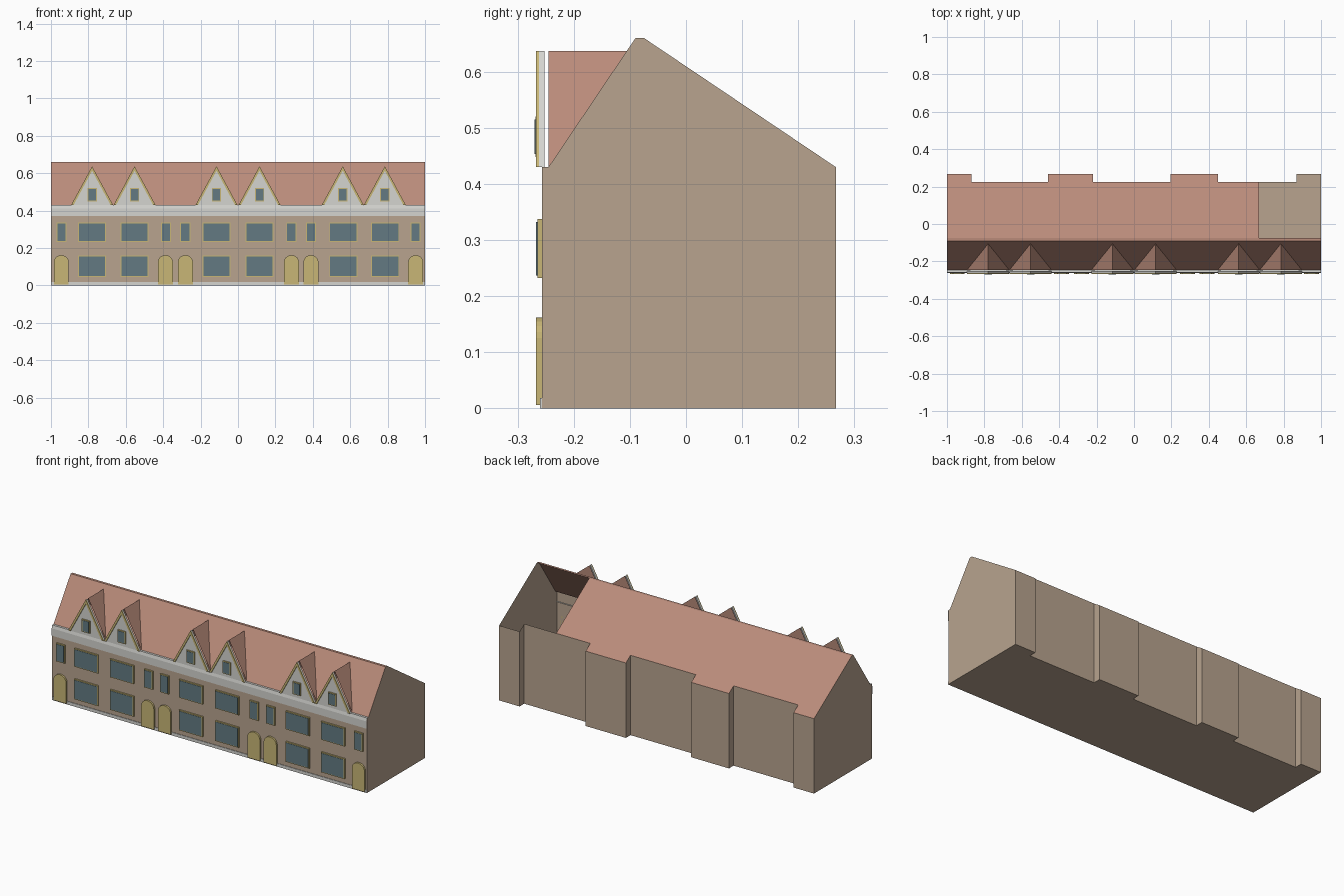
import bpy, bmesh, math

cube = bpy.data.objects.get("Cube")
if cube:
    bpy.data.objects.remove(cube, do_unlink=True)


def material(name, r, g, b):
    m = bpy.data.materials.new(name)
    m.use_nodes = True
    m.diffuse_color = (r, g, b, 1)
    m.node_tree.nodes["Principled BSDF"].inputs["Base Color"].default_value = (r, g, b, 1)
    return m


TAN = material("tan wall", 0.48, 0.37, 0.275)
ROOF = material("terracotta roof", 0.49, 0.26, 0.195)
WHITE = material("off white trim", 0.66, 0.66, 0.63)
GLASS = material("blue grey glass", 0.127, 0.195, 0.225)
YELLOW = material("yellow wood", 0.58, 0.47, 0.18)

# Main dimensions
FRONT, EAVE_Y, RIDGE_F, RIDGE_B = -0.257, -0.245, -0.09, -0.075
BACK, RECESS = 0.267, 0.225
EAVE, RIDGE = 0.43, 0.66
OPEN_X = 0.667


def finish(name, bm, mat):
    mesh = bpy.data.meshes.new(name)
    bm.to_mesh(mesh)
    bm.free()
    mesh.materials.append(mat)
    ob = bpy.data.objects.new(name, mesh)
    bpy.context.collection.objects.link(ob)
    return ob


def sheet(name, faces, mat):
    """Open surface from a list of faces given as corner points."""
    bm = bmesh.new()
    for f in faces:
        bm.faces.new([bm.verts.new(p) for p in f])
    bmesh.ops.remove_doubles(bm, verts=bm.verts, dist=1e-5)
    return finish(name, bm, mat)


def prism(name, outline, y0, y1, mat):
    """Extrude an x-z outline from y0 to y1."""
    bm = bmesh.new()
    face = bm.faces.new([bm.verts.new((x, y0, z)) for x, z in outline])
    ext = bmesh.ops.extrude_face_region(bm, geom=[face])
    for v in ext["geom"]:
        if isinstance(v, bmesh.types.BMVert):
            v.co.y = y1
    bmesh.ops.recalc_face_normals(bm, faces=bm.faces)
    return finish(name, bm, mat)


def rect(x0, x1, z0, z1):
    return [(x0, z0), (x1, z0), (x1, z1), (x0, z1)]


def roof_z(y):
    if y <= RIDGE_F:
        return EAVE + (RIDGE - EAVE) * max(0, y - EAVE_Y) / (RIDGE_F - EAVE_Y)
    return RIDGE - (RIDGE - EAVE) * max(0, y - RIDGE_B) / (BACK - RIDGE_B)


# Rear steps: start x, end x, depth
STEPS = [(-1, -0.87, BACK), (-0.87, -0.46, RECESS), (-0.46, -0.22, BACK),
         (-0.22, 0.195, RECESS), (0.195, 0.45, BACK), (0.45, 0.87, RECESS),
         (0.87, 1, BACK)]

# Walls and floor, hollow inside
side = [FRONT, EAVE_Y, RIDGE_F, RIDGE_B]
plan = [(1, y) for y in side]
for x0, x1, y in reversed(STEPS):
    plan += [(x1, y), (x0, y)]
plan += [(-1, y) for y in reversed(side)]
walls = [[(*a, 0), (*b, 0), (*b, roof_z(b[1])), (*a, roof_z(a[1]))]
         for a, b in zip(plan, plan[1:] + plan[:1])]
sheet("house_walls", walls, TAN)
sheet("house_floor", [[(x, y, 0) for x, y in reversed(plan)]], TAN)

# Roof slopes; the rear slope stops short of the last bay
slopes = []
for y0, y1 in ((EAVE_Y, RIDGE_F), (RIDGE_F, RIDGE_B)):
    slopes.append([(-1, y0, roof_z(y0)), (1, y0, roof_z(y0)),
                   (1, y1, roof_z(y1)), (-1, y1, roof_z(y1))])
for x0, x1, y in STEPS:
    x1 = min(x1, OPEN_X)
    if x0 < x1:
        slopes.append([(x0, RIDGE_B, RIDGE), (x1, RIDGE_B, RIDGE),
                       (x1, y, roof_z(y)), (x0, y, roof_z(y))])
sheet("main_roof", slopes, ROOF)

# Cornice with a sloped top edge, and plinth
section = [(-0.25, 0.37), (-0.262, 0.37), (-0.262, 0.412), (-0.258, EAVE), (EAVE_Y, EAVE)]
bands = [[(-1, *a), (1, *a), (1, *b), (-1, *b)] for a, b in zip(section, section[1:])]
sheet("cornice", bands, WHITE)
prism("plinth", rect(-1, 1, 0, 0.018), FRONT, -0.26, WHITE)


# Windows: frame with a glass plate
def window(name, cx, half, z0, z1, y):
    e = 0.005
    prism(name + "_frame", rect(cx - half - e, cx + half + e, z0 - e, z1 + e), y, y - 0.008, YELLOW)
    prism(name + "_glass", rect(cx - half, cx + half, z0, z1), y - 0.007, y - 0.010, GLASS)


for cx in (-0.78, -0.553, -0.115, 0.115, 0.563, 0.787):
    window("upper_window", cx, 0.07, 0.237, 0.332, FRONT)
    window("lower_window", cx, 0.07, 0.05, 0.156, FRONT)
for cx in (-0.943, -0.385, -0.282, 0.285, 0.39, 0.949):
    window("narrow_window", cx, 0.022, 0.237, 0.332, FRONT)


# Arched doors
def door(cx, half=0.04, spring=0.125, top=0.162):
    arch = [(cx + half * math.cos(math.pi * i / 10),
             spring + (top - spring) * math.sin(math.pi * i / 10)) for i in range(11)]
    prism("door", [(cx - half, 0.006), (cx + half, 0.006)] + arch, FRONT, -0.267, YELLOW)


for cx in (-0.945, -0.388, -0.281, 0.286, 0.39, 0.95):
    door(cx)


# Dormers: white gable, yellow bargeboards, window and pitched roof
def dormer(cx, half=0.112, top=0.637):
    prism("dormer_gable", [(cx - half, EAVE), (cx + half, EAVE), (cx, top)], -0.252, -0.262, WHITE)
    for s in (-1, 1):
        board = [(cx + s * half, EAVE), (cx, top), (cx, top - 0.024), (cx + s * (half - 0.013), EAVE)]
        prism("bargeboard", board, -0.261, -0.267, YELLOW)
    window("dormer_window", cx, 0.02, 0.453, 0.515, -0.260)
    y_end = EAVE_Y + (RIDGE_F - EAVE_Y) * (top - EAVE) / (RIDGE - EAVE)
    front, back = (cx, EAVE_Y, top), (cx, y_end, top)
    sheet("dormer_roof", [[(cx - half, EAVE_Y, EAVE), front, back],
                          [(cx + half, EAVE_Y, EAVE), back, front]], ROOF)


for cx in (-0.78, -0.553, -0.115, 0.115, 0.56, 0.785):
    dormer(cx)
